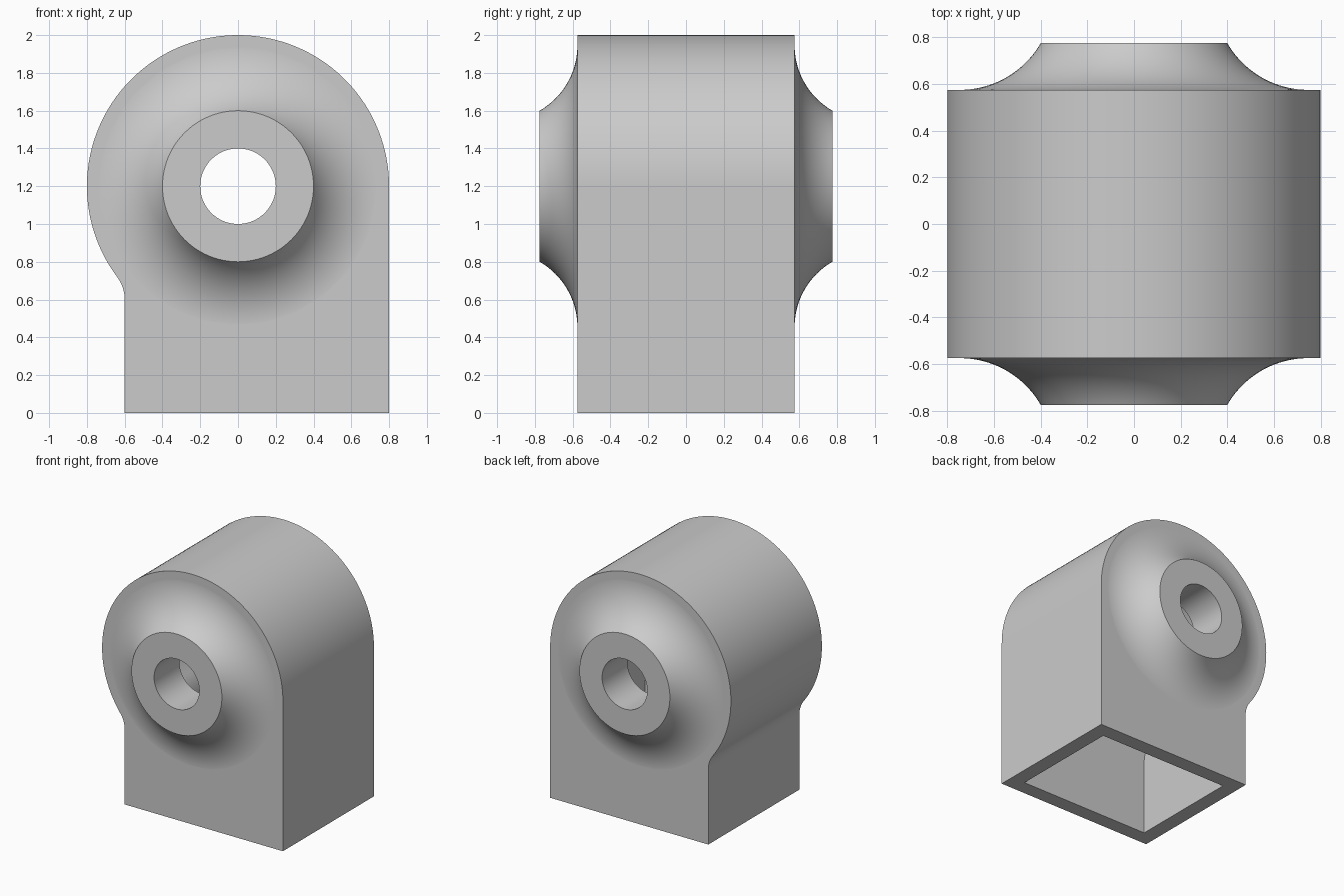
import bpy, bmesh
from math import sin, cos, radians, sqrt
from mathutils import Vector

cube = bpy.data.objects.get("Cube")
if cube:
    bpy.data.objects.remove(cube, do_unlink=True)

AXIS_Z = 1.2       # height of the bore axis
HALF_DEPTH = 0.575
BOSS_END = 0.775
WALL = 0.12

grey = bpy.data.materials.new("plain grey")
grey.use_nodes = True
grey.diffuse_color = (0.6, 0.6, 0.6, 1)
grey.node_tree.nodes["Principled BSDF"].inputs["Base Color"].default_value = (0.6, 0.6, 0.6, 1)


def finish(bm, name):
    bmesh.ops.recalc_face_normals(bm, faces=bm.faces)
    mesh = bpy.data.meshes.new(name)
    bm.to_mesh(mesh)
    bm.free()
    mesh.materials.append(grey)
    obj = bpy.data.objects.new(name, mesh)
    bpy.context.collection.objects.link(obj)
    return obj


def arc(cx, cy, r, a0, a1, n):
    angles = [radians(a0 + (a1 - a0) * i / n) for i in range(n + 1)]
    return [(cx + r * cos(a), cy + r * sin(a)) for a in angles]


def housing(name, inset, bottom):
    """Round-topped outline with a filleted step on one side, extruded in depth."""
    pts = [(0.8 - inset, bottom)]
    pts += arc(0, AXIS_Z, 0.8 - inset, 0, 216.87, 80)
    pts += arc(-0.8, 0.6, 0.2 + inset, 36.87, 0, 10)[1:]
    pts += [(inset - 0.6, bottom)]
    d = HALF_DEPTH - inset
    bm = bmesh.new()
    face = bm.faces.new([bm.verts.new((x, -d, z)) for x, z in pts])
    new = bmesh.ops.extrude_face_region(bm, geom=[face])["geom"]
    verts = [v for v in new if isinstance(v, bmesh.types.BMVert)]
    bmesh.ops.translate(bm, verts=verts, vec=(0, 2 * d, 0))
    return finish(bm, name)


def lathe(name, profile, steps=96):
    """Turn (radius, y) points about the bore axis."""
    bm = bmesh.new()
    verts = [bm.verts.new((r, y, AXIS_Z)) for r, y in profile]
    edges = [bm.edges.new(pair) for pair in zip(verts, verts[1:])]
    bmesh.ops.spin(bm, geom=verts + edges, cent=(0, 0, AXIS_Z), axis=(0, 1, 0),
                   angle=radians(360), steps=steps)
    bmesh.ops.remove_doubles(bm, verts=bm.verts, dist=0.00002)
    return finish(bm, name)


def combine(target, tool, operation):
    mod = target.modifiers.new(operation, "BOOLEAN")
    mod.operation = operation
    mod.solver = "EXACT"
    mod.object = tool
    bpy.ops.object.select_all(action="DESELECT")
    bpy.context.view_layer.objects.active = target
    target.select_set(True)
    bpy.ops.object.modifier_apply(modifier=mod.name)
    bpy.data.objects.remove(tool, do_unlink=True)


# Housing block
body = housing("bearing_housing", 0, 0)

# Flared bosses on both ends, made as one spindle through the block
FLARE = 0.4
foot = 0.4 + FLARE * sin(radians(60))
curve = [(r, y - 0.0002) for r, y in arc(foot, HALF_DEPTH + FLARE, FLARE, 270, 210, 20)]
half = [(0, BOSS_END), (0.4, BOSS_END)] + curve[-2::-1]
spindle = lathe("boss_spindle", half + [(r, -y) for r, y in reversed(half)])
combine(body, spindle, "UNION")

# Hollow inside, open at the bottom
combine(body, housing("cavity_cutter", WALL, -0.2), "DIFFERENCE")

# Bore through both ends
bore = lathe("bore_cutter", [(0, -1), (0.2, -1), (0.2, 1), (0, 1)])
combine(body, bore, "DIFFERENCE")

# Merge flat areas and smooth the curved ones
bm = bmesh.new()
bm.from_mesh(body.data)
bmesh.ops.dissolve_limit(bm, angle_limit=radians(0.2), verts=bm.verts, edges=bm.edges)
bm.to_mesh(body.data)
bm.free()
body.select_set(True)
bpy.context.view_layer.objects.active = body
bpy.ops.object.shade_smooth_by_angle(angle=radians(30))
weighted = body.modifiers.new("even_shading", "WEIGHTED_NORMAL")
weighted.keep_sharp = True
